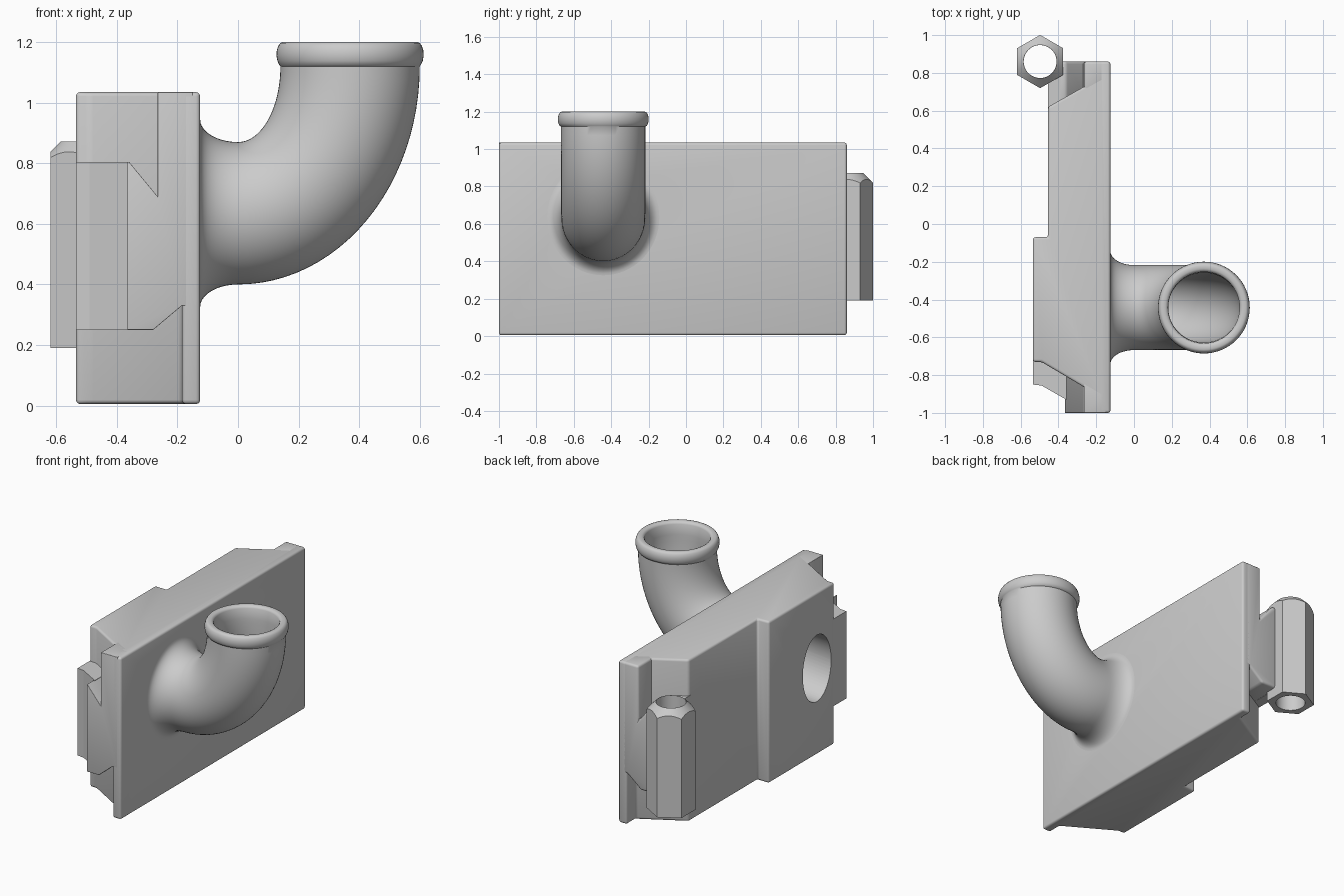
import bpy, bmesh
from math import sin, cos, pi, radians

if "Cube" in bpy.data.objects:
    bpy.data.objects.remove(bpy.data.objects["Cube"], do_unlink=True)

grey = bpy.data.materials.new("light grey")
grey.use_nodes = True
grey.diffuse_color = (0.6, 0.6, 0.6, 1)
grey.node_tree.nodes["Principled BSDF"].inputs["Base Color"].default_value = (0.6, 0.6, 0.6, 1)


def loft(name, rings, capped=True):
    """Skin a list of equal-length rings; uncapped lofts close end to start."""
    bm = bmesh.new()
    loops = [[bm.verts.new(p) for p in ring] for ring in rings]
    pairs = list(zip(loops, loops[1:]))
    if capped:
        bm.faces.new(list(reversed(loops[0])))
        bm.faces.new(loops[-1])
    else:
        pairs.append((loops[-1], loops[0]))
    for a, b in pairs:
        for i in range(len(a)):
            j = (i + 1) % len(a)
            bm.faces.new((a[i], a[j], b[j], b[i]))
    bm.normal_update()
    if bm.calc_volume(signed=True) < 0:
        bmesh.ops.reverse_faces(bm, faces=bm.faces)
    mesh = bpy.data.meshes.new(name)
    bm.to_mesh(mesh)
    bm.free()
    mesh.materials.append(grey)
    obj = bpy.data.objects.new(name, mesh)
    bpy.context.collection.objects.link(obj)
    return obj


def prism(name, plan, low, high):
    return loft(name, [[(x, y, z) for x, y in plan] for z in (low, high)])


def apply(obj, mod):
    bpy.context.view_layer.objects.active = obj
    bpy.ops.object.modifier_apply(modifier=mod.name)


def round_edges(obj):
    mod = obj.modifiers.new("round", "BEVEL")
    mod.width, mod.segments, mod.limit_method = 0.014, 3, "ANGLE"
    apply(obj, mod)


def boolean(obj, cutter, operation="DIFFERENCE"):
    mod = obj.modifiers.new("cut", "BOOLEAN")
    mod.operation, mod.object, mod.solver = operation, cutter, "EXACT"
    apply(obj, mod)
    bpy.data.objects.remove(cutter, do_unlink=True)


def smooth(obj, angle=35):
    bpy.ops.object.select_all(action="DESELECT")
    obj.select_set(True)
    bpy.context.view_layer.objects.active = obj
    bpy.ops.object.shade_smooth_by_angle(angle=radians(angle))


def circle(x, y, z, r, n=64, start=0.0):
    return [(x + r * cos(start + 2 * pi * i / n), y + r * sin(start + 2 * pi * i / n), z)
            for i in range(n)]


# Block core: full-length back plate with a stepped dovetail body
BOTTOM, TOP = 0.005, 1.035
core = prism("block_core", [
    (-.125, -1), (-.185, -1), (-.185, -.91), (-.49, -.73), (-.535, -.73), (-.535, -.07),
    (-.455, -.07), (-.455, .62), (-.185, .772), (-.185, .86), (-.125, .86)], BOTTOM, TOP)
round_edges(core)


# Oval port narrowing through the block
def port_ring(x, y, z, ry, rz, n=64):
    return [(x, y + ry * cos(2 * pi * i / n), z + rz * sin(2 * pi * i / n)) for i in range(n)]


boolean(core, loft("port_cutter", [port_ring(-.56, -.56, .55, .14, .213),
                                   port_ring(-.1, -.4425, .635, .185, .19)]))
smooth(core)


# Undercut end lips, each running from the outer end into the dovetail wall
def end_lip(name, side, end, wall):
    section = [(-.15, .33), (-.185, .33), (-.28, .25), (side, .25), (side, .805),
               (-.36, .805), (-.265, .69), (-.265, TOP), (-.15, TOP)]
    lip = loft(name, [[(x, end, z) for x, z in section],
                      [(x, wall(x), z) for x, z in section]])
    round_edges(lip)
    smooth(lip)


end_lip("front_lip", -.365, -1, lambda x: -.83 - (x + .26) * .587)
end_lip("back_lip", -.4, .86, lambda x: .69 + (x + .26) * .56)

# Middle wings beside the lips
prism("front_wing", [(-.358, -.93), (-.49, -.855), (-.535, -.85), (-.535, -.7), (-.358, -.77)],
      .25, .805)
prism("back_wing", [(-.39, .855), (-.405, .85), (-.455, .75), (-.455, .58), (-.39, .6)],
      .25, .805)

# Hexagonal sleeve with a turned chamfer and a through bore
sleeve = loft("hex_sleeve", [circle(-.497, .86, z, .141, 6, pi / 2) for z in (.19, .89)])
boolean(sleeve, loft("chamfer_cutter", [circle(-.497, .86, .1, .86),
                                        circle(-.497, .86, .872, .088)]), "INTERSECT")
boolean(sleeve, loft("bore_cutter", [circle(-.497, .86, z, .087) for z in (.1, 1)]))
smooth(sleeve, 25)


# Elbow pipe: flared root, elliptical bend, beaded rim, and bore
def pipe_ring(inner, outer, ry, scale=1.0, n=64):
    cx, cz = (inner[0] + outer[0]) / 2, (inner[1] + outer[1]) / 2
    dx, dz = (outer[0] - inner[0]) / 2 * scale, (outer[1] - inner[1]) / 2 * scale
    return [(cx + dx * cos(2 * pi * i / n), -.4425 + ry * scale * sin(2 * pi * i / n),
             cz + dz * cos(2 * pi * i / n)) for i in range(n)]


def root_ring(x, grow):
    return pipe_ring((x, .87 + grow), (x, .4 - grow), .225 + grow)


def bend_ring(k, scale=1.0):
    t = pi / 2 * k / 24
    return pipe_ring((.14 * sin(t), 1.12 - .25 * cos(t)),
                     (.6 * sin(t), 1.12 - .72 * cos(t)), .225, scale)


rings = [root_ring(-.135, .075)]
for k in range(10):
    a = pi / 2 * k / 10
    rings.append(root_ring(-.125 * cos(a), .075 * (1 - sin(a))))
rings += [bend_ring(k) for k in range(25)]
for z, r in ((1.125, .234), (1.138, .24), (1.155, .243), (1.172, .242), (1.188, .237),
             (1.197, .23), (1.2, .222), (1.2, .205), (1.195, .195), (1.185, .189)):
    rings.append(pipe_ring((.37 - r, z), (.37 + r, z), r))
rings += [bend_ring(k, .82) for k in range(24, -1, -1)]
rings.append(pipe_ring((-.135, .87), (-.135, .4), .225, .82))
smooth(loft("elbow_pipe", rings, capped=False), 40)
